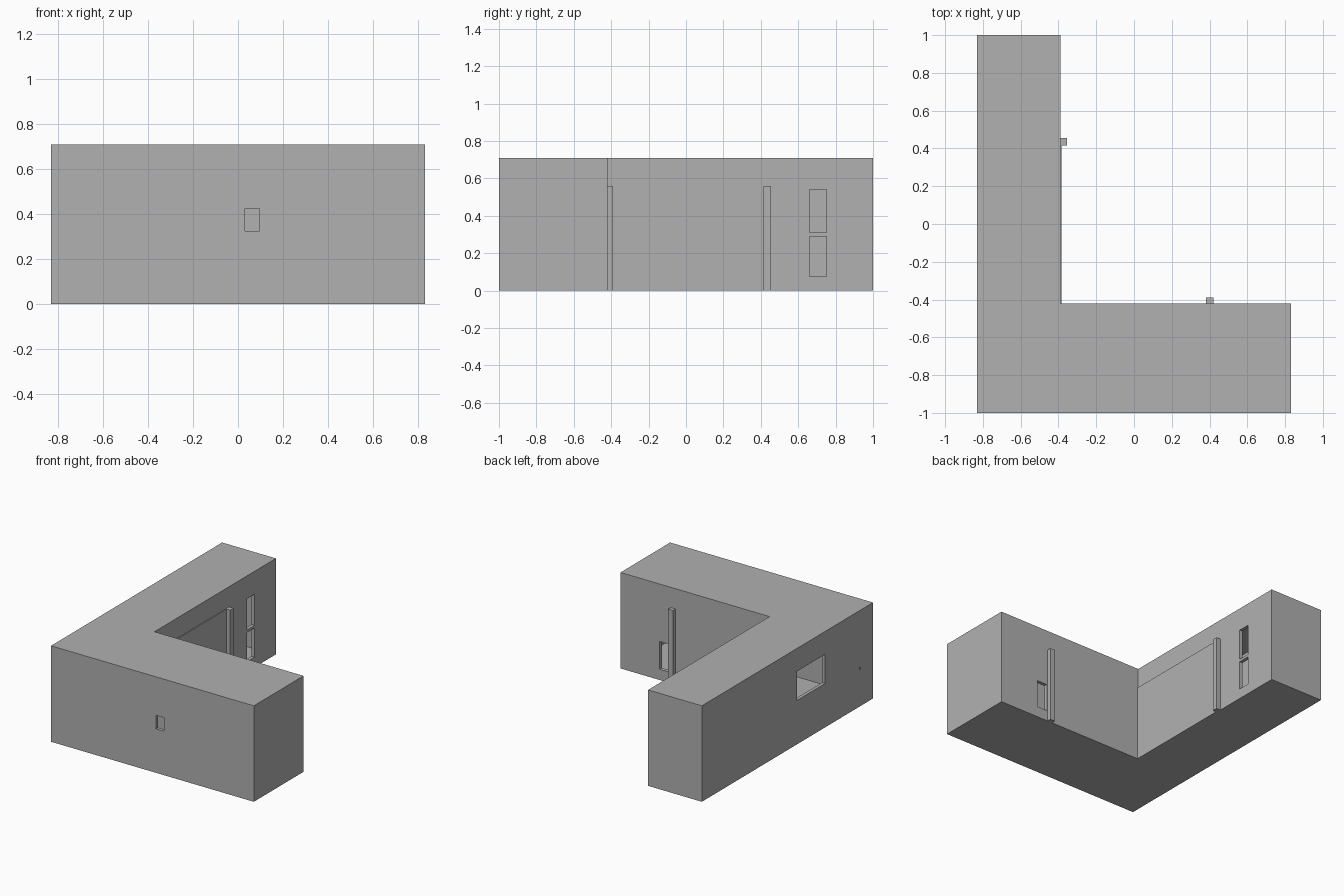
import bpy, bmesh

if "Cube" in bpy.data.objects:
    bpy.data.objects.remove(bpy.data.objects["Cube"])

grey = bpy.data.materials.new("plain grey")
grey.diffuse_color = (0.44, 0.44, 0.44, 1)
grey.use_nodes = True
grey.node_tree.nodes["Principled BSDF"].inputs["Base Color"].default_value = grey.diffuse_color
H, WALL, SLAB = 0.71, 0.025, 0.008


def prism(name, outline, z0, z1):
    """Upright solid from a counter-clockwise xy outline."""
    bm = bmesh.new()
    base = bm.faces.new([bm.verts.new((x, y, z0)) for x, y in outline])
    top = bmesh.ops.extrude_face_region(bm, geom=[base])
    verts = [g for g in top["geom"] if isinstance(g, bmesh.types.BMVert)]
    bmesh.ops.translate(bm, verts=verts, vec=(0, 0, z1 - z0))
    bmesh.ops.recalc_face_normals(bm, faces=bm.faces)
    mesh = bpy.data.meshes.new(name)
    bm.to_mesh(mesh)
    bm.free()
    mesh.materials.append(grey)
    ob = bpy.data.objects.new(name, mesh)
    bpy.context.collection.objects.link(ob)
    return ob


def box(name, x0, x1, y0, y1, z0, z1):
    return prism(name, [(x0, y0), (x1, y0), (x1, y1), (x0, y1)], z0, z1)


def l_outline(t):
    """L-shaped footprint, inset by t."""
    return [(-0.83 + t, -1 + t), (0.83 - t, -1 + t), (0.83 - t, -0.42 - t),
            (-0.39 - t, -0.42 - t), (-0.39 - t, 1 - t), (-0.83 + t, 1 - t)]


def cut(target, cutter):
    mod = target.modifiers.new("cut", "BOOLEAN")
    mod.operation, mod.solver, mod.object = "DIFFERENCE", "EXACT", cutter
    bpy.context.view_layer.objects.active = target
    bpy.ops.object.modifier_apply(modifier=mod.name)
    bpy.data.objects.remove(cutter, do_unlink=True)


# Hollow L-shaped building shell
shell = prism("building_shell", l_outline(0), 0, H)
cut(shell, prism("room_cutter", l_outline(WALL), SLAB, H - SLAB))

# Window openings through the thin walls
openings = [
    (0.03, 0.095, -1.05, -0.95, 0.325, 0.425),     # front window
    (-0.88, -0.78, -0.44, -0.11, 0.325, 0.54),     # large left window
    (-0.88, -0.78, -0.857, -0.843, 0.27, 0.287),   # small left hole
    (-0.44, -0.34, 0.66, 0.75, 0.31, 0.54),        # courtyard upper window
    (-0.44, -0.34, 0.66, 0.75, 0.075, 0.29),       # courtyard lower window
    (0.425, 0.51, -0.47, -0.37, 0.08, 0.285),      # window beside the post
]
for o in openings:
    cut(shell, box("window_cutter", *o))

# Courtyard wall panel and posts
box("wall_panel", -0.392, -0.384, -0.42, 0.42, 0, 0.56)
box("tall_post", -0.392, -0.355, 0.415, 0.455, 0, 0.56)
box("side_post", 0.38, 0.42, -0.422, -0.39, 0, 0.56)
